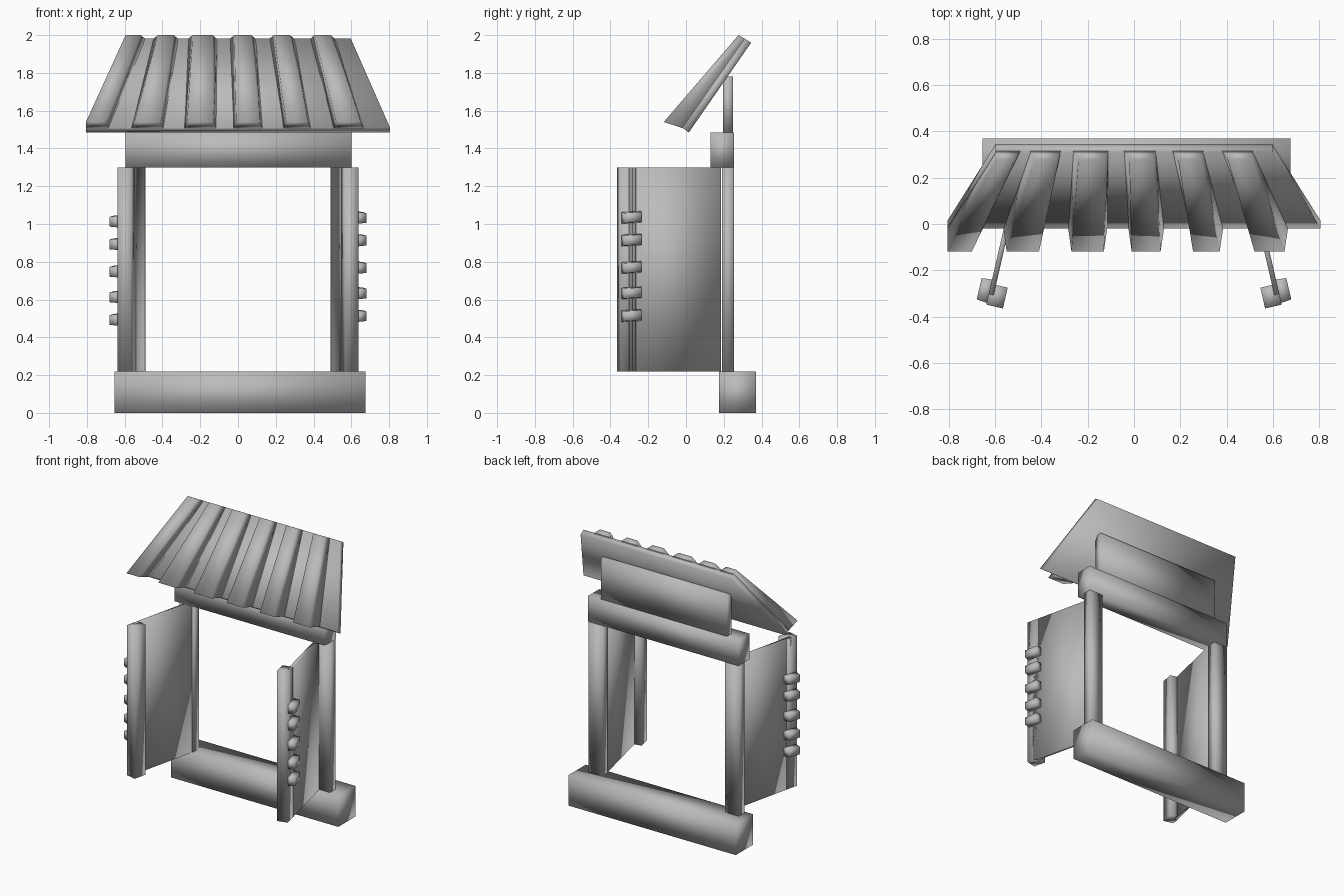
import bpy, math
from mathutils import Vector

cube = bpy.data.objects.get("Cube")
if cube:
    bpy.data.objects.remove(cube, do_unlink=True)

grey = bpy.data.materials.new("plain_grey")
grey.use_nodes = True
grey.diffuse_color = (0.5, 0.5, 0.5, 1)
grey.node_tree.nodes["Principled BSDF"].inputs["Base Color"].default_value = grey.diffuse_color


def loft(name, start, end):
    """Solid joining two matching quads, softly shaded."""
    faces = [(3, 2, 1, 0), (4, 5, 6, 7)]
    faces += [(i, (i + 1) % 4, (i + 1) % 4 + 4, i + 4) for i in range(4)]
    mesh = bpy.data.meshes.new(name)
    mesh.from_pydata([tuple(p) for p in start + end], [], faces)
    mesh.materials.append(grey)
    mesh.shade_smooth()
    obj = bpy.data.objects.new(name, mesh)
    bpy.context.collection.objects.link(obj)
    # consistent outward faces
    import bmesh
    bm = bmesh.new()
    bm.from_mesh(mesh)
    bmesh.ops.recalc_face_normals(bm, faces=bm.faces)
    bm.to_mesh(mesh)
    bm.free()
    return obj


def box(name, x, y, z):
    def ring(h):
        return [Vector((x[i], y[j], h)) for i, j in ((0, 0), (1, 0), (1, 1), (0, 1))]
    return loft(name, ring(z[0]), ring(z[1]))


# Window frame
box("sill", (-0.655, 0.675), (0.175, 0.37), (0, 0.22))
box("lintel", (-0.595, 0.6), (0.13, 0.255), (1.3, 1.485))
box("roof_backboard", (-0.5, 0.5), (0.195, 0.25), (1.485, 1.78))
for side, label in ((1, "left"), (-1, "right")):
    box(label + "_post", sorted((side * 0.49, side * 0.598)), (0.19, 0.255), (0.22, 1.3))

# Open shutters, each built in a frame along (s) and across (t) the panel
angle = math.radians(13)
for side, label in ((1, "left"), (-1, "right")):
    along = Vector((side * math.sin(angle), -math.cos(angle), 0))
    out = Vector((side * math.cos(angle), math.sin(angle), 0))
    hinge = Vector((side * 0.515, 0.185, 0))

    def slab(name, s, t, z, taper=0.0, tilt=0.0):
        def ring(depth, inset):
            corners = ((0, 0), (1, 0), (1, 1), (0, 1))
            return [hinge + along * (s[i] + inset * (1 - 2 * i)) + out * depth
                    + Vector((0, 0, z[j] + inset * (1 - 2 * j) - tilt * i))
                    for i, j in corners]
        return loft(name, ring(t[0], 0), ring(t[1], taper))

    slab(label + "_shutter_panel", (0, 0.5), (-0.022, 0), (0.22, 1.3))
    slab(label + "_shutter_stile", (0.455, 0.547), (-0.074, 0), (0.22, 1.3))
    for n, height in enumerate((1.035, 0.915, 0.77, 0.635, 0.515)):
        h = height - (0.02 if side < 0 else 0)
        slab(f"{label}_shutter_peg_{n + 1}", (0.435, 0.54), (-0.01, 0.045),
             (h - 0.028, h + 0.034), 0.005, 0.006)

# Roof sheet, narrower at the top
eave_top, eave_low = (-0.02, 1.51), (0.015, 1.485)
ridge_top, ridge_low = (0.31, 1.982), (0.345, 1.96)


def sheet_end(half, upper, lower):
    return [Vector((-half, *upper)), Vector((half, *upper)),
            Vector((half, *lower)), Vector((-half, *lower))]


loft("roof_sheet", sheet_end(0.805, eave_top, eave_low),
     sheet_end(0.597, ridge_top, ridge_low))

# Tapering ribs: (eave left, eave right, ridge left, ridge right)
ribs = ((-0.805, -0.70, -0.595, -0.515), (-0.55, -0.41, -0.425, -0.34),
        (-0.27, -0.13, -0.24, -0.135), (-0.01, 0.115, -0.02, 0.07),
        (0.255, 0.37, 0.19, 0.275), (0.52, 0.65, 0.405, 0.49))


def rib_end(a, b, crest, base, flare):
    left = 0 if a < -0.58 else flare
    return [Vector((a, *crest)), Vector((b, *crest)),
            Vector((b + flare, *base)), Vector((a - left, *base))]


for n, (a, b, c, d) in enumerate(ribs):
    loft(f"roof_rib_{n + 1}", rib_end(a, b, (-0.118, 1.54), (-0.015, 1.507), 0.015),
         rib_end(c, d, (0.278, 2.0), (0.315, 1.979), 0.025))
